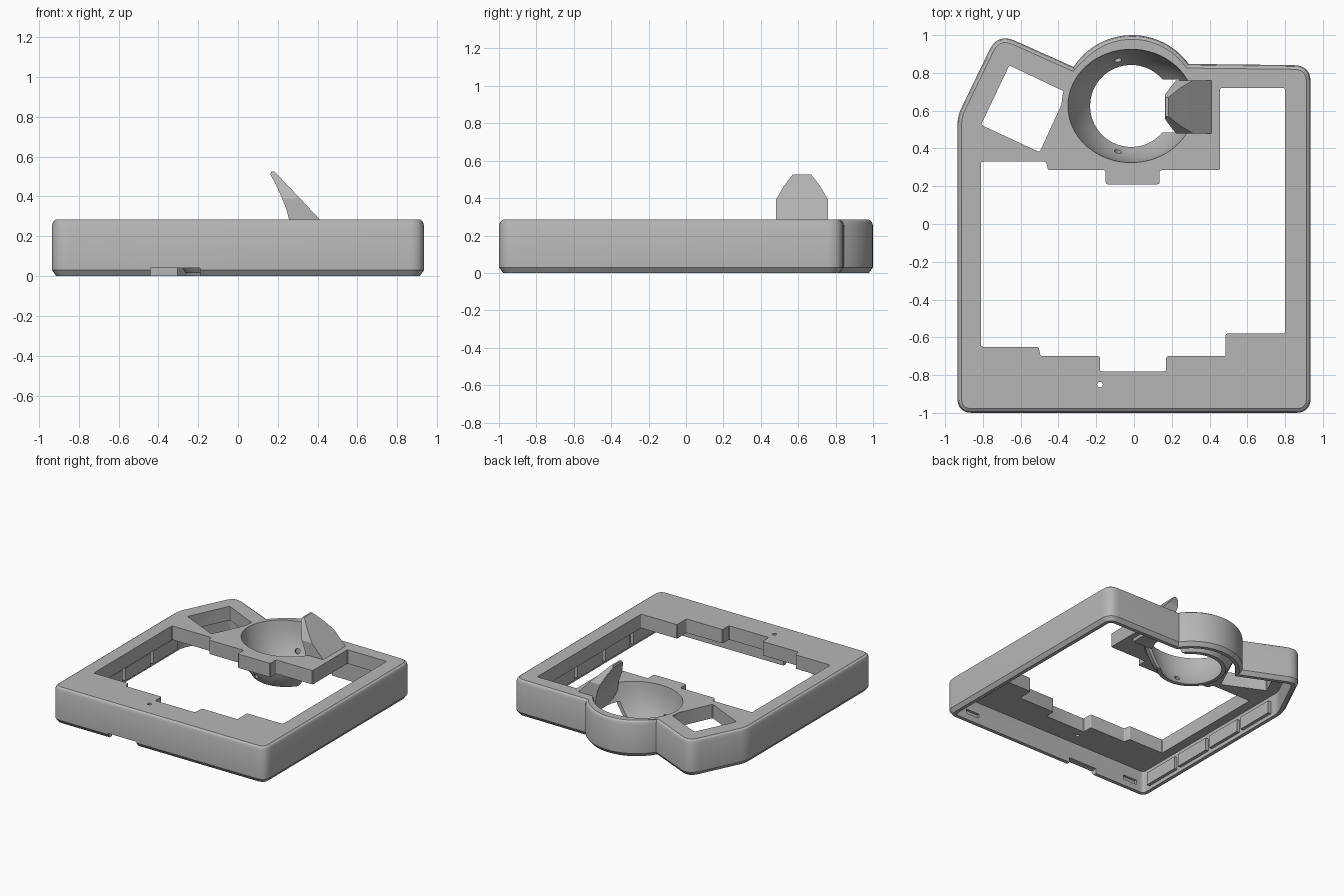
import bpy, bmesh, math
from mathutils import Vector

if "Cube" in bpy.data.objects:
    bpy.data.objects.remove(bpy.data.objects["Cube"], do_unlink=True)

grey = bpy.data.materials.new("plain_grey")
grey.use_nodes = True
COLOUR = (0.47, 0.47, 0.47, 1)
grey.diffuse_color = COLOUR
grey.node_tree.nodes["Principled BSDF"].inputs["Base Color"].default_value = COLOUR

TOP = 0.285        # deck surface
DECK = 0.175       # underside of the deck
BX, BY = -0.015, 0.625   # socket centre


def make(name, bm):
    bmesh.ops.recalc_face_normals(bm, faces=bm.faces)
    mesh = bpy.data.meshes.new(name)
    bm.to_mesh(mesh)
    bm.free()
    mesh.materials.append(grey)
    obj = bpy.data.objects.new(name, mesh)
    bpy.context.collection.objects.link(obj)
    return obj


def loft(name, rings, closed=False):
    """Skin equal-length rings of 3D points; cap the ends or close the loop."""
    bm = bmesh.new()
    rows = [[bm.verts.new(p) for p in ring] for ring in rings]
    n = len(rows[0])
    pairs = list(zip(rows, rows[1:]))
    if closed:
        pairs.append((rows[-1], rows[0]))
    else:
        bm.faces.new(rows[0])
        bm.faces.new(rows[-1])
    for a, b in pairs:
        for i in range(n):
            j = (i + 1) % n
            bm.faces.new((a[i], a[j], b[j], b[i]))
    return make(name, bm)


def prism(name, pts, z0, z1):
    return loft(name, [[(p[0], p[1], z) for p in pts] for z in (z0, z1)])


def box(name, x0, x1, y0, y1, z0, z1):
    return prism(name, [(x0, y0), (x1, y0), (x1, y1), (x0, y1)], z0, z1)


def ellipse(cx, cy, rx, ry, n=64):
    return [(cx + rx * math.cos(math.tau * i / n), cy + ry * math.sin(math.tau * i / n))
            for i in range(n)]


def fillet(corners, steps=8):
    """Round each (x, y, size) corner."""
    out = []
    for i, (x, y, r) in enumerate(corners):
        p = Vector((x, y))
        if r == 0:
            out.append(p)
            continue
        prev, nxt = Vector(corners[i - 1][:2]), Vector(corners[(i + 1) % len(corners)][:2])
        a, b = p + (prev - p).normalized() * r, p + (nxt - p).normalized() * r
        for k in range(steps + 1):
            t = k / steps
            out.append(a * (1 - t) ** 2 + p * 2 * t * (1 - t) + b * t * t)
    return out


def inset(pts, d):
    """Move a counter-clockwise outline inwards by d."""
    out = []
    for i, p in enumerate(pts):
        u = (p - pts[i - 1]).normalized()
        v = (pts[(i + 1) % len(pts)] - p).normalized()
        n1, n2 = Vector((-u.y, u.x)), Vector((-v.y, v.x))
        out.append(p + (n1 + n2) * d / (1 + n1.dot(n2)))
    return out


def cut(obj, cutters):
    bpy.context.view_layer.objects.active = obj
    for c in cutters:
        mod = obj.modifiers.new("cut", 'BOOLEAN')
        mod.operation, mod.solver, mod.object = 'DIFFERENCE', 'EXACT', c
        bpy.ops.object.modifier_apply(modifier=mod.name)
        bpy.data.objects.remove(c, do_unlink=True)


def smooth(obj):
    bpy.ops.object.select_all(action='DESELECT')
    obj.select_set(True)
    bpy.context.view_layer.objects.active = obj
    bpy.ops.object.shade_smooth_by_angle(angle=math.radians(25))


# Outer outline: square body, round bulge at the back, angled corner pocket
bulge = [(-0.01 + 0.37 * math.cos(a), 0.63 + 0.37 * math.sin(a), 0)
         for a in (math.radians(36 + 111 * i / 24) for i in range(25))]
outline = fillet([(-0.935, -1, 0.08), (0.935, -1, 0.08), (0.935, 0.84, 0.09)]
                 + bulge + [(-0.722, 1.011, 0.1), (-0.935, 0.57, 0.05)])

# Case with chamfered top and bottom rims
levels = [(0, 0.022), (0.03, 0), (0.255, 0), (0.275, 0.008), (TOP, 0.022)]
case = loft("case", [[(p.x, p.y, z) for p in inset(outline, d)] for z, d in levels])

# Main stepped opening
opening = fillet([(x, y, 0.012) for x, y in (
    (-0.81, 0.33), (-0.81, -0.65), (-0.505, -0.65), (-0.495, -0.70), (-0.18, -0.70),
    (-0.18, -0.78), (0.17, -0.78), (0.17, -0.70), (0.485, -0.70), (0.485, -0.58),
    (0.80, -0.58), (0.80, 0.72), (0.455, 0.72), (0.455, 0.285), (0.135, 0.285),
    (0.135, 0.21), (-0.15, 0.21), (-0.15, 0.285), (-0.455, 0.285), (-0.465, 0.33))], 3)
pocket = fillet([(-0.66, 0.84, 0.012), (-0.81, 0.525, 0.012),
                 (-0.50, 0.38, 0.012), (-0.355, 0.695, 0.012)], 3)
cutters = [
    prism("cavity_cutter", inset(outline, 0.05), -0.1, DECK),
    prism("opening_cutter", opening, 0.1, 0.5),
    prism("pocket_cutter", pocket, 0.1, 0.5),
    prism("socket_cutter", ellipse(BX, BY, 0.35, 0.315), 0.1, 0.5),
    prism("pinhole_cutter", ellipse(-0.18, -0.85, 0.015, 0.015, 16), 0.1, 0.5),
    box("cable_notch_cutter", -0.44, -0.19, -1.1, -0.9, -0.1, 0.04),
]
for x in (-0.76, 0.72):
    cutters.append(box("clip_slot_cutter", x - 0.06, x + 0.06, -0.97, -0.9, 0.05, 0.085))
cut(case, cutters)
smooth(case)

# Ball socket: curved shell, open below
inner = [(0.217, 0.015), (0.245, 0.06), (0.268, 0.11), (0.286, 0.17), (0.296, 0.23), (0.30, TOP)]
profile = inner + [(r + 0.03, z) for r, z in reversed(inner)]
rings = []
for r, z in profile:
    stretch = 1 + 0.117 * (z / TOP) ** 1.5
    rings.append([(x, y, z) for x, y in ellipse(BX, BY, r * stretch, r)])
socket = loft("ball_socket", rings, closed=True)
cutters = [box("finger_slot_cutter", 0.15, 0.36, 0.485, 0.765, -0.1, 0.15)]
for deg in (106, 254):
    a = math.radians(deg)
    bm = bmesh.new()
    bmesh.ops.create_cone(bm, cap_ends=True, segments=16, radius1=0.02, radius2=0.02, depth=0.2)
    pin = make("bearing_hole_cutter", bm)
    pin.rotation_euler = (0, math.radians(110), a)
    pin.location = (BX + 0.26 * math.cos(a), BY + 0.26 * math.sin(a), 0.07)
    cutters.append(pin)
bpy.context.view_layer.update()
cut(socket, cutters)
smooth(socket)

# Finger rest rising over the socket: z, inner x, outer x, half width
finger = [(0.15, 0.275, 0.41, 0.14), (TOP, 0.256, 0.41, 0.14), (0.33, 0.245, 0.368, 0.14),
          (0.39, 0.222, 0.312, 0.14), (0.46, 0.190, 0.245, 0.1), (0.51, 0.163, 0.197, 0.062),
          (0.525, 0.168, 0.182, 0.05)]
rest = loft("finger_rest", [[(a, 0.62 - w, z), (b, 0.62 - w, z), (b, 0.62 + w, z), (a, 0.62 + w, z)]
                            for z, a, b, w in finger])
smooth(rest)

# Liner blocks along the inside of both side walls
for side, name in ((-1, "right"), (1, "left")):
    for i in range(4):
        y = -0.88 + i * 0.35
        xs = sorted((side * 0.86, side * 0.895))
        box(f"{name}_liner_{i + 1}", xs[0], xs[1], y, y + 0.31, 0.03, 0.13)
